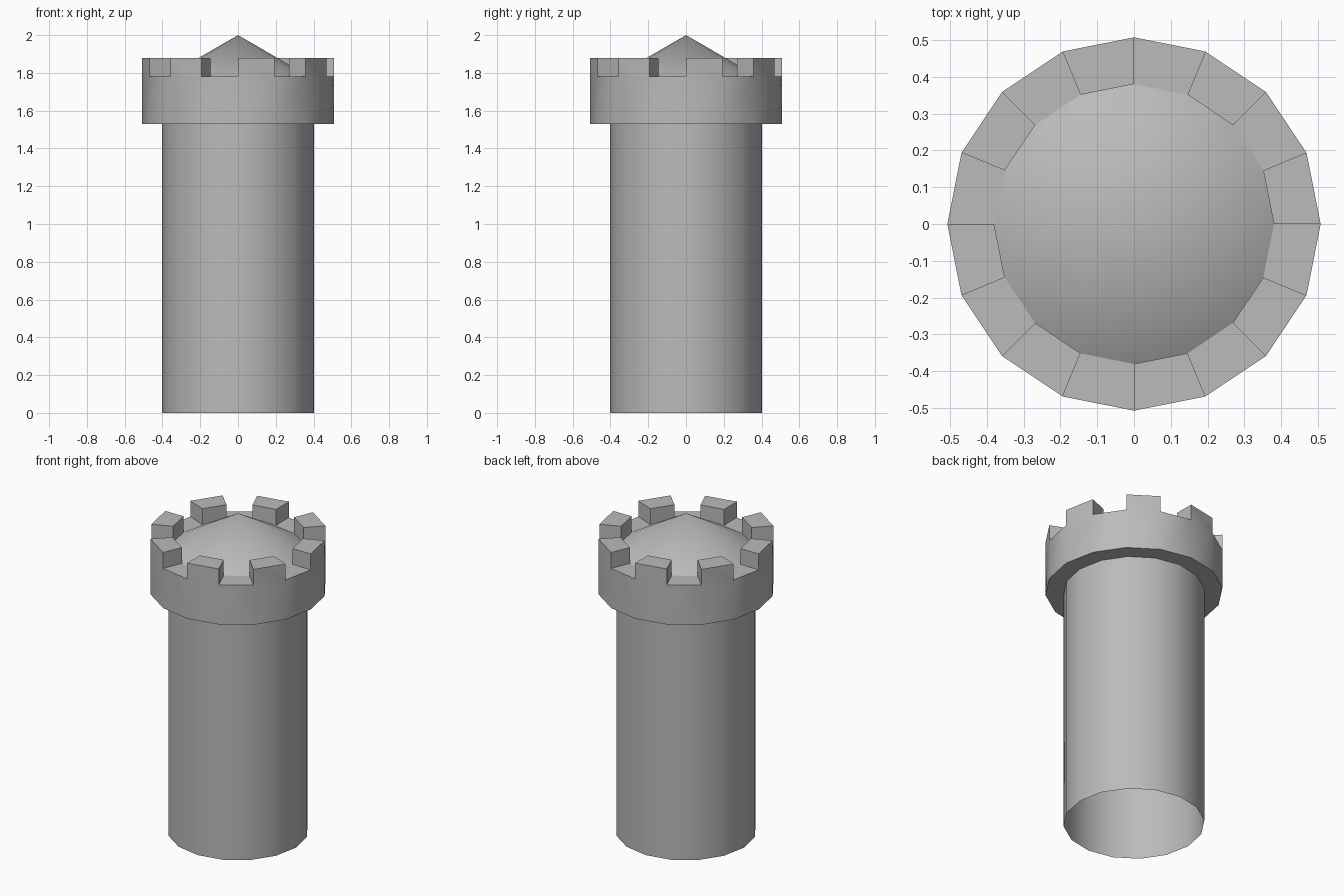
import bpy
import bmesh
from math import cos, sin, tau, radians

cube = bpy.data.objects.get("Cube")
if cube:
    bpy.data.objects.remove(cube, do_unlink=True)

SIDES = 16
SHAFT_R, OUTER_R, INNER_R = 0.403, 0.507, 0.38
COLLAR_Z, FLOOR_Z, MERLON_Z, TOP_Z = 1.53, 1.78, 1.88, 2.0

stone = bpy.data.materials.new("grey stone")
stone.use_nodes = True
grey = (0.5, 0.495, 0.495, 1)
stone.diffuse_color = grey
stone.node_tree.nodes["Principled BSDF"].inputs["Base Color"].default_value = grey


def ring(bm, radius, z):
    return [bm.verts.new((radius * cos(tau * i / SIDES), radius * sin(tau * i / SIDES), z))
            for i in range(SIDES)]


def bridge(bm, low, high):
    return [bm.faces.new((low[i], low[(i + 1) % SIDES], high[(i + 1) % SIDES], high[i]))
            for i in range(SIDES)]


def finish(bm, name):
    mesh = bpy.data.meshes.new(name)
    bm.to_mesh(mesh)
    bm.free()
    mesh.materials.append(stone)
    obj = bpy.data.objects.new(name, mesh)
    bpy.context.collection.objects.link(obj)
    bpy.ops.object.select_all(action='DESELECT')
    obj.select_set(True)
    bpy.context.view_layer.objects.active = obj
    bpy.ops.object.shade_smooth_by_angle(angle=radians(28))


# Shaft: tube open at the bottom
bm = bmesh.new()
bridge(bm, ring(bm, SHAFT_R, 0), ring(bm, SHAFT_R, COLLAR_Z))
finish(bm, "tower_shaft")

# Battlement: collar with every other floor segment raised as a merlon
bm = bmesh.new()
under = ring(bm, SHAFT_R, COLLAR_Z)
bottom = ring(bm, OUTER_R, COLLAR_Z)
rim = ring(bm, OUTER_R, FLOOR_Z)
inner = ring(bm, INNER_R, FLOOR_Z)
bridge(bm, under, bottom)
bridge(bm, bottom, rim)
floor = bridge(bm, rim, inner)
for face in bmesh.ops.extrude_discrete_faces(bm, faces=floor[::2])["faces"]:
    for v in face.verts:
        v.co.z = MERLON_Z
finish(bm, "battlement")

# Roof: shallow cone inside the battlement
bm = bmesh.new()
eave = ring(bm, INNER_R, FLOOR_Z)
tip = bm.verts.new((0, 0, TOP_Z))
for i in range(SIDES):
    bm.faces.new((eave[i], eave[(i + 1) % SIDES], tip))
finish(bm, "cone_roof")
